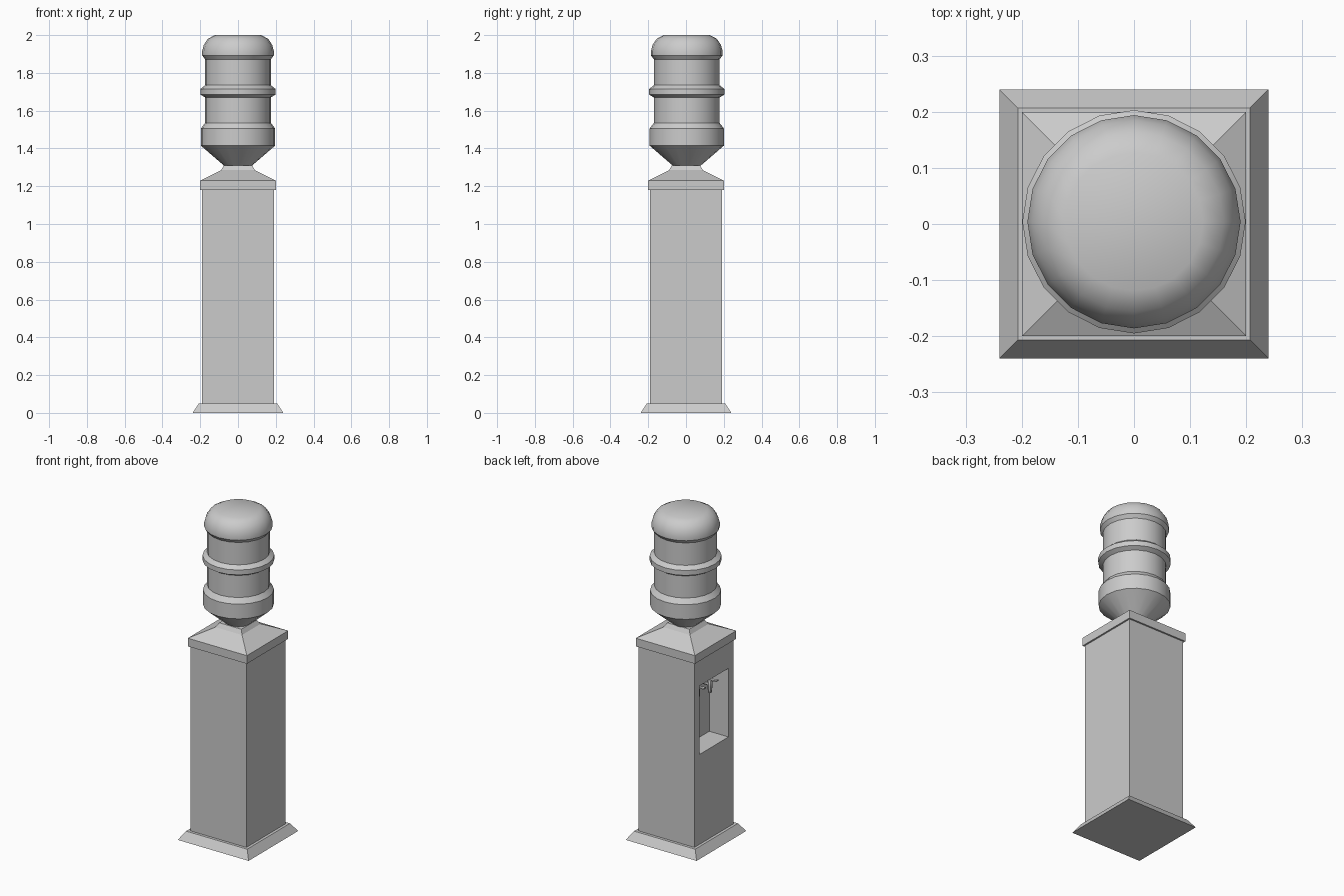
import bpy, bmesh, math

if "Cube" in bpy.data.objects:
    bpy.data.objects.remove(bpy.data.objects["Cube"])


def loft(name, rings, smooth=False):
    """Bridge a list of equal-length vertex rings and cap both ends."""
    bm = bmesh.new()
    loops = [[bm.verts.new(p) for p in ring] for ring in rings]
    for a, b in zip(loops, loops[1:]):
        n = len(a)
        for i in range(n):
            bm.faces.new((a[i], a[(i + 1) % n], b[(i + 1) % n], b[i]))
    bm.faces.new(loops[0])
    bm.faces.new(loops[-1])
    bmesh.ops.recalc_face_normals(bm, faces=bm.faces)
    mesh = bpy.data.meshes.new(name)
    bm.to_mesh(mesh)
    bm.free()
    obj = bpy.data.objects.new(name, mesh)
    bpy.context.collection.objects.link(obj)
    if smooth:
        bpy.ops.object.select_all(action='DESELECT')
        obj.select_set(True)
        bpy.context.view_layer.objects.active = obj
        bpy.ops.object.shade_smooth_by_angle(angle=math.radians(32))
    return obj


def square(h, z):
    return [(-h, -h, z), (h, -h, z), (h, h, z), (-h, h, z)]


def upright(x, hy, z0, z1, y=0):
    return [(x, y - hy, z0), (x, y + hy, z0), (x, y + hy, z1), (x, y - hy, z1)]


def circle(r, z, n, cx=0, cy=0):
    return [(cx + r * math.cos(2 * math.pi * i / n),
             cy + r * math.sin(2 * math.pi * i / n), z) for i in range(n)]


# Flared plinth
loft("base", [square(0.24, 0), square(0.207, 0.05)])

# Cabinet with the dispensing niche recessed into its left side
loft("cabinet", [upright(0.19, 0.19, 0.04, 1.19), upright(-0.19, 0.19, 0.04, 1.19),
                 upright(-0.19, 0.14, 0.60, 1.02), upright(-0.06, 0.14, 0.60, 1.02)])

# Sloped lid and bottle collar
loft("lid", [square(0.2, 1.18), square(0.2, 1.23), square(0.09, 1.285), square(0.075, 1.31)])

# Water bottle, turned with 20 sides
profile = [(0.06, 1.297), (0.075, 1.31), (0.197, 1.415), (0.197, 1.505), (0.174, 1.535),
           (0.174, 1.67), (0.199, 1.685), (0.199, 1.715), (0.174, 1.735), (0.174, 1.872),
           (0.19, 1.893), (0.19, 1.915), (0.181, 1.948), (0.16, 1.98), (0.123, 2.0)]
loft("bottle", [circle(r, z, 20, 0, 0.004) for r, z in profile], smooth=True)

# Pair of taps: pipe from the niche wall, spout and lever
for side, y in (("left", 0.06), ("right", -0.06)):
    pipe = [[(x, y + b, 0.935 + c) for b, c, _ in circle(0.01, 0, 8)] for x in (-0.05, -0.12)]
    loft(f"{side}_tap_pipe", pipe, smooth=True)
    loft(f"{side}_tap_spout", [circle(r, z, 8, -0.12, y) for r, z in
                               ((0.010, 0.885), (0.015, 0.925), (0.015, 0.95), (0.007, 0.965))],
         smooth=True)
    loft(f"{side}_tap_lever", [upright(-0.105, 0.008, 0.958, 0.966, y),
                               upright(-0.17, 0.011, 0.965, 0.972, y)])
